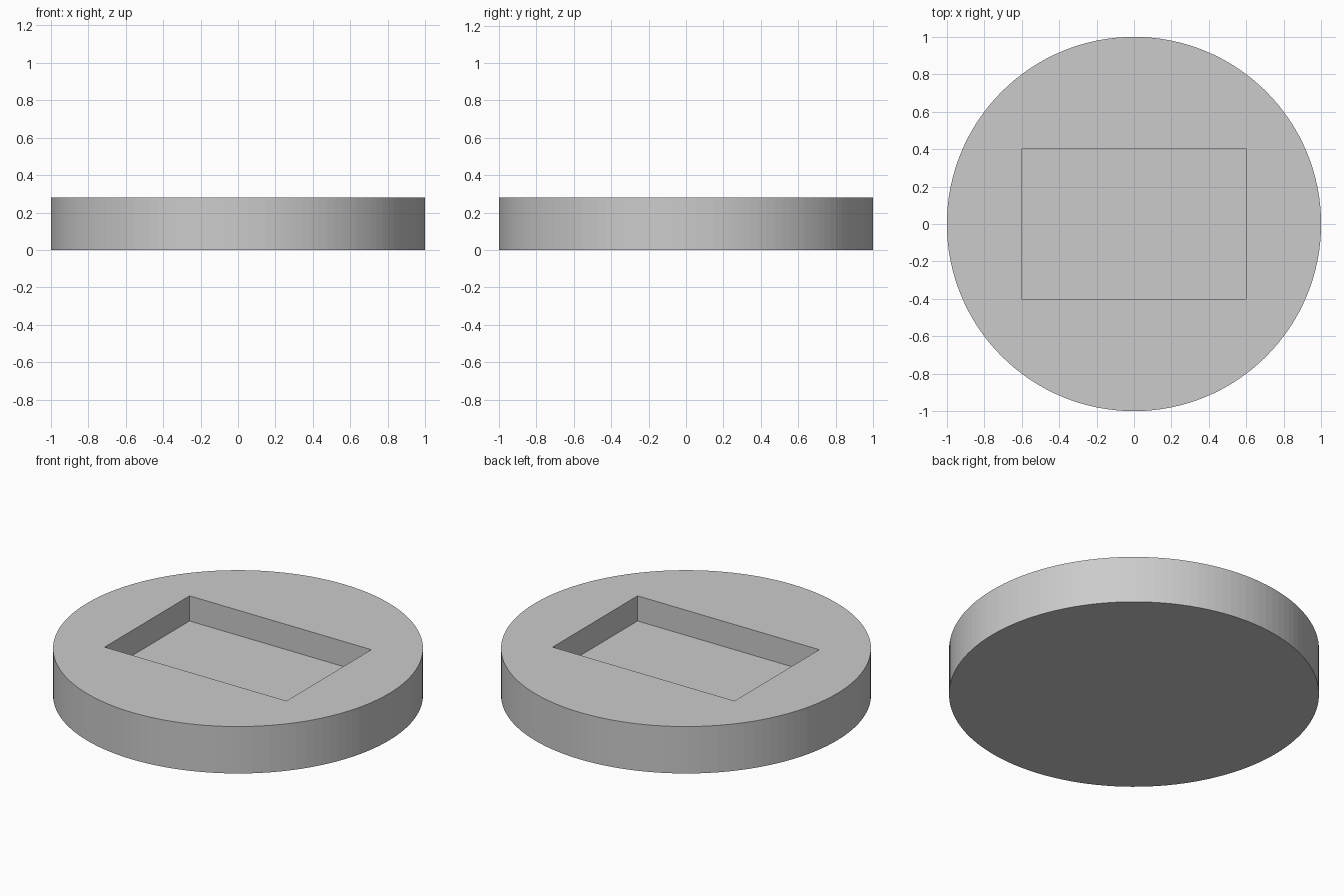
import bpy

cube = bpy.data.objects.get("Cube")
if cube:
    bpy.data.objects.remove(cube, do_unlink=True)

RADIUS, HEIGHT = 1.0, 0.28
POCKET_X, POCKET_Y, POCKET_DEPTH = 1.2, 0.8, 0.15

# Plain grey material
grey = bpy.data.materials.new("light_grey")
grey.use_nodes = True
colour = (0.6, 0.6, 0.6, 1)
grey.diffuse_color = colour
grey.node_tree.nodes["Principled BSDF"].inputs["Base Color"].default_value = colour

# Round base
bpy.ops.mesh.primitive_cylinder_add(
    vertices=128, radius=RADIUS, depth=HEIGHT, location=(0, 0, HEIGHT / 2))
base = bpy.context.object
base.name = "round_base"
base.data.materials.append(grey)

# Rectangular pocket cutter, its floor at the pocket depth
bpy.ops.mesh.primitive_cube_add(size=1, location=(0, 0, HEIGHT))
cutter = bpy.context.object
cutter.name = "pocket_cutter"
cutter.scale = (POCKET_X, POCKET_Y, 2 * POCKET_DEPTH)
cutter.data.materials.append(grey)
cutter.hide_render = True

# Cut the pocket, then drop the cutter
cut = base.modifiers.new("pocket", 'BOOLEAN')
cut.operation = 'DIFFERENCE'
cut.solver = 'EXACT'
cut.object = cutter
bpy.ops.object.select_all(action='DESELECT')
base.select_set(True)
bpy.context.view_layer.objects.active = base
bpy.ops.object.modifier_apply(modifier=cut.name)
bpy.data.objects.remove(cutter, do_unlink=True)
bpy.ops.object.shade_flat()
